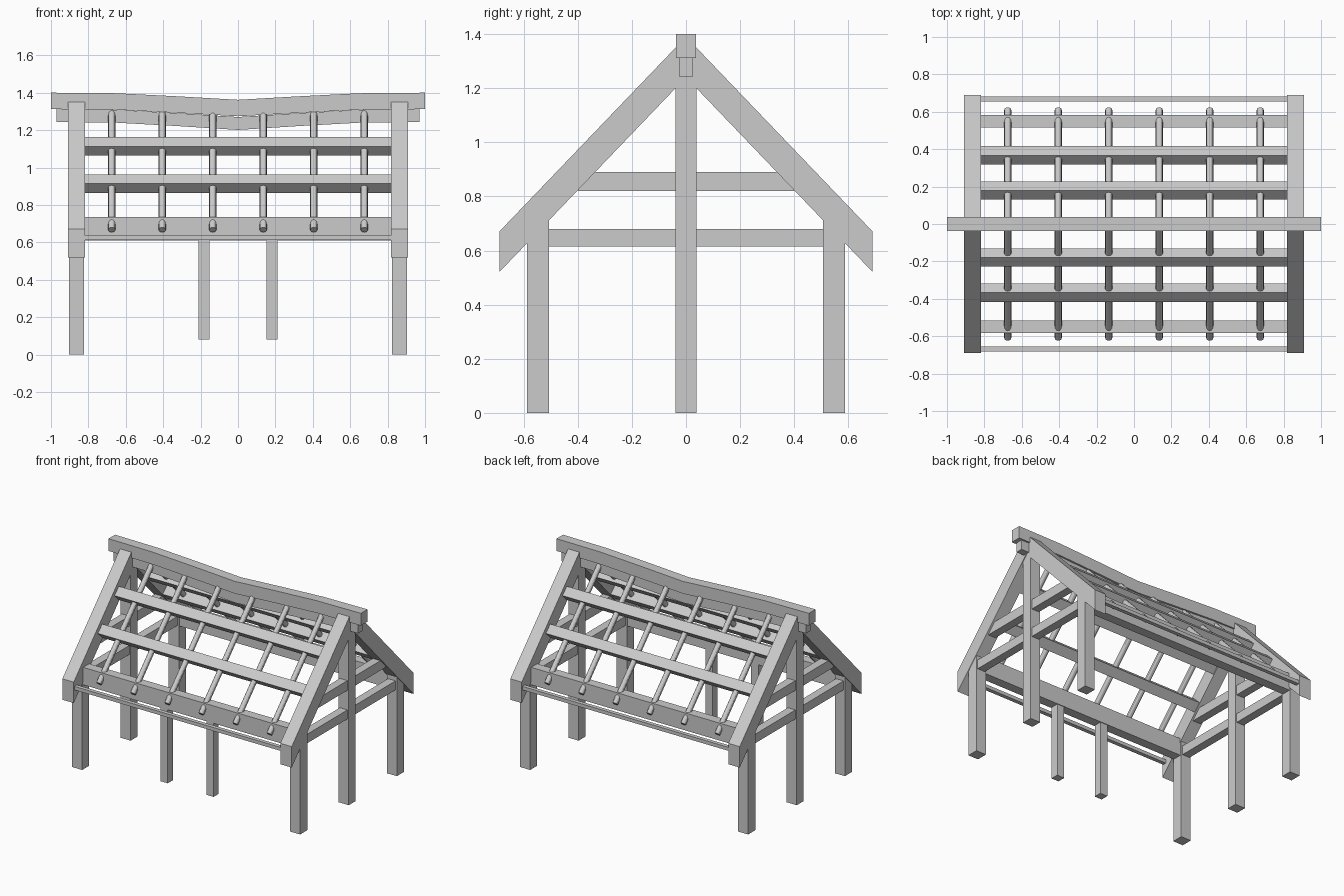
import bpy
from mathutils import Vector

if "Cube" in bpy.data.objects:
    bpy.data.objects.remove(bpy.data.objects["Cube"])


def mesh(name, verts, faces):
    me = bpy.data.meshes.new(name)
    me.from_pydata(verts, [], faces)
    me.update()
    ob = bpy.data.objects.new(name, me)
    bpy.context.collection.objects.link(ob)
    return ob


def loft(name, rings):
    """Skin equal-length closed rings and cap both ends."""
    n = len(rings[0])
    verts = [v for r in rings for v in r]
    faces = [(k * n + i, k * n + (i + 1) % n, (k + 1) * n + (i + 1) % n, (k + 1) * n + i)
             for k in range(len(rings) - 1) for i in range(n)]
    faces += [tuple(reversed(range(n))), tuple(range(len(verts) - n, len(verts)))]
    return loft_fix(mesh(name, verts, faces))


def loft_fix(ob):
    import bmesh
    bm = bmesh.new()
    bm.from_mesh(ob.data)
    bmesh.ops.recalc_face_normals(bm, faces=bm.faces)
    bm.to_mesh(ob.data)
    bm.free()
    return ob


def bar(name, yz, x0, x1):
    """Extrude a y-z profile along x."""
    return loft(name, [[(x, y, z) for y, z in yz] for x in (x0, x1)])


def box(name, x0, x1, y0, y1, z0, z1):
    return bar(name, [(y0, z0), (y1, z0), (y1, z1), (y0, z1)], x0, x1)


# sagging ridge beam and the smaller beam under it
def ridge(name, half_len, half_w, top, bottom, sag):
    xs = [-half_len, -0.65, -0.33, 0, 0.33, 0.65, half_len]
    drop = [0, 0.08, 0.5, 1, 0.5, 0.08, 0]
    loft(name, [[(x, -half_w, bottom - sag * d), (x, half_w, bottom - sag * d),
                 (x, half_w, top - sag * d), (x, -half_w, top - sag * d)]
                for x, d in zip(xs, drop)])


ridge("ridge_beam", 1.0, 0.037, 1.4, 1.312, 0.038)
ridge("under_ridge_beam", 0.97, 0.025, 1.312, 1.243, 0.042)

# gable frames at both ends
for side, s in (("left", -1), ("right", 1)):
    cx = 0.864 * s
    for end, t in (("front", -1), ("back", 1)):
        bar(f"{side}_{end}_rafter",
            [(0, 1.39), (0.69 * t, 0.67), (0.69 * t, 0.52), (0, 1.24)], cx - 0.045, cx + 0.045)
        bar(f"{side}_{end}_corner_post",
            [(0.507 * t, 0), (0.587 * t, 0), (0.587 * t, 0.72), (0.507 * t, 0.735)],
            cx - 0.04, cx + 0.04)
    box(f"{side}_gable_post", cx - 0.04, cx + 0.04, -0.038, 0.038, 0, 1.243)
    box(f"{side}_tie_beam", cx - 0.03, cx + 0.03, -0.51, 0.51, 0.615, 0.68)
    box(f"{side}_collar_beam", cx - 0.03, cx + 0.03, -0.4, 0.4, 0.82, 0.89)

# long members and roof poles on both slopes
for end, t in (("front", -1), ("back", 1)):
    y0, y1 = sorted((0.515 * t, 0.583 * t))
    box(f"{end}_wall_plate", -0.84, 0.84, y0, y1, 0.61, 0.735)
    y0, y1 = sorted((0.655 * t, 0.683 * t))
    box(f"{end}_eave_batten", -0.84, 0.84, y0, y1, 0.612, 0.637)
    for k, (y, z) in enumerate(((0.179, 1.113), (0.367, 0.914))):
        bar(f"{end}_purlin_{k}", [(y * t, z + 0.049), (y * t + 0.049, z),
                                  (y * t, z - 0.049), (y * t - 0.049, z)], -0.85, 0.85)
    a, b = Vector((0, 0.01 * t, 1.293)), Vector((0, 0.61 * t, 0.667))
    for k in range(6):
        x = 0.27 * (k - 2.5)
        bpy.ops.mesh.primitive_cylinder_add(vertices=12, radius=0.019, depth=(b - a).length,
                                            location=(a + b) / 2 + Vector((x, 0, 0)),
                                            rotation=(b - a).to_track_quat('Z', 'X').to_euler())
        bpy.context.object.name = f"{end}_roof_pole_{k}"
        bpy.ops.object.shade_smooth_by_angle()

# door posts, front only
for side, s in (("left", -1), ("right", 1)):
    box(f"{side}_door_post", 0.182 * s - 0.029, 0.182 * s + 0.029, -0.577, -0.52, 0.08, 0.615)
